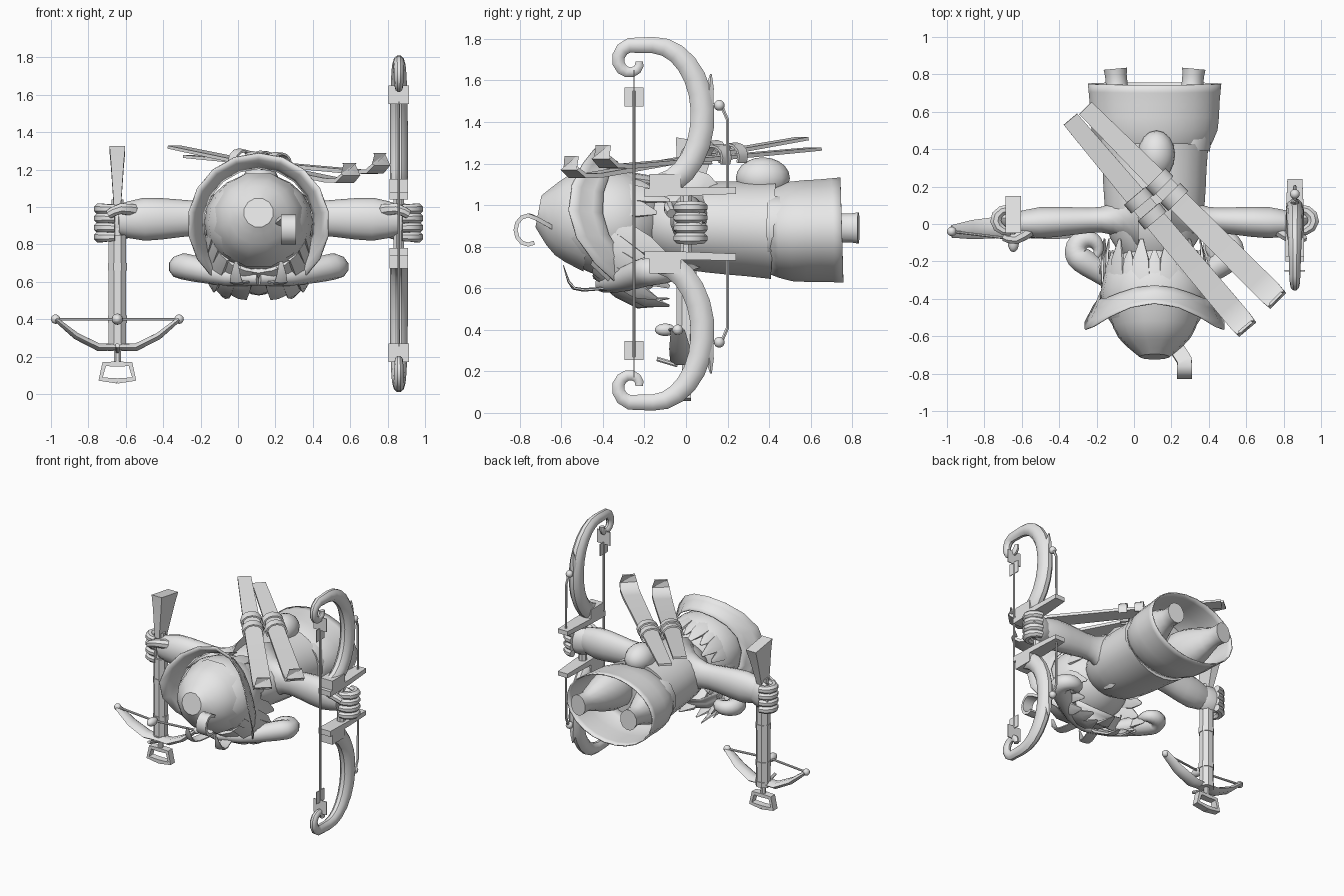
import bpy, bmesh, math
from mathutils import Vector

old = bpy.data.objects.get("Cube")
if old:
    bpy.data.objects.remove(old, do_unlink=True)

GREY = (0.8, 0.8, 0.8, 1)
mat = bpy.data.materials.new("plain grey")
mat.use_nodes = True
mat.diffuse_color = GREY
mat.node_tree.nodes["Principled BSDF"].inputs["Base Color"].default_value = GREY

X, Y, Z = Vector((1, 0, 0)), Vector((0, 1, 0)), Vector((0, 0, 1))
CORE = Vector((0.11, 0, 0.91))   # body axis, running along y


def finish(name, bm, angle=40):
    bmesh.ops.recalc_face_normals(bm, faces=bm.faces)
    mesh = bpy.data.meshes.new(name)
    bm.to_mesh(mesh)
    bm.free()
    mesh.materials.append(mat)
    ob = bpy.data.objects.new(name, mesh)
    bpy.context.collection.objects.link(ob)
    bpy.ops.object.select_all(action='DESELECT')
    ob.select_set(True)
    bpy.context.view_layer.objects.active = ob
    bpy.ops.object.shade_smooth_by_angle(angle=math.radians(angle))
    return ob


def blend(values, f):
    """Smooth interpolation through a list of numbers or vectors."""
    last = len(values) - 1
    i = min(int(f * last), last - 1)
    t = f * last - i
    a, b, c, d = [values[min(max(i + k, 0), last)] for k in (-1, 0, 1, 2)]
    return 0.5 * (2 * b + (c - a) * t + (2 * a - 5 * b + 4 * c - d) * t * t
                  + (3 * b - a - 3 * c + d) * t * t * t)


def arc(centre, u, v, start, end, steps):
    """Points on an ellipse with half axes u and v, angles in degrees."""
    angles = [math.radians(start + (end - start) * i / steps) for i in range(steps + 1)]
    return [centre + u * math.cos(g) + v * math.sin(g) for g in angles]


def sweep(name, path, radii, sides=10, up=Z, flat=1, steps=1, cap=True):
    """Skin rings along a path; flat scales the ring along up."""
    path = [Vector(p) for p in path]
    count = (len(path) - 1) * steps
    pts = [blend(path, i / count) for i in range(count + 1)]
    bm = bmesh.new()
    rings = []
    corner = math.sqrt(2) if sides == 4 else 1
    for i, p in enumerate(pts):
        t = (pts[min(i + 1, count)] - pts[max(i - 1, 0)]).normalized()
        a = up.cross(t).normalized()
        b = t.cross(a) * flat
        r = blend(radii, i / count) * corner
        angles = [math.tau * (j + 0.5) / sides for j in range(sides)]
        rings.append([bm.verts.new(p + (a * math.cos(g) + b * math.sin(g)) * r) for g in angles])
    for ring, following in zip(rings, rings[1:]):
        for j in range(sides):
            n = (j + 1) % sides
            bm.faces.new((ring[j], ring[n], following[n], following[j]))
    if cap:
        bm.faces.new(rings[0])
        bm.faces.new(rings[-1])
    return finish(name, bm)


def rod(name, start, end, radius, up=Z):
    return sweep(name, [start, end], [radius, radius], sides=8, up=up)


def scaled(name, bm, centre, size, angle):
    for v in bm.verts:
        v.co = Vector([c + k * s for c, k, s in zip(centre, v.co, size)])
    return finish(name, bm, angle)


def box(name, centre, size):
    bm = bmesh.new()
    bmesh.ops.create_cube(bm, size=1)
    return scaled(name, bm, centre, size, 40)


def ball(name, centre, size):
    bm = bmesh.new()
    bmesh.ops.create_uvsphere(bm, u_segments=16, v_segments=10, radius=1)
    return scaled(name, bm, centre, size, 60)


def thicken(ob):
    ob.modifiers.new("thickness", 'SOLIDIFY').thickness = 0.008


def body(side, d, y, z):
    """Point at distance d to one side of the body axis, height z from it."""
    return CORE + Vector((side * d, y, z))


# Torso, open skirt, pouch on the back
sweep("torso", [body(0, 0, -0.2, 0), body(0, 0, 0.42, -0.03)], [0.15, 0.24, 0.27, 0.28, 0.29],
      sides=24, flat=0.82, steps=8)
skirt = sweep("skirt", [body(0, 0, 0.4, -0.04), body(0, 0, 0.75, -0.03)],
              [0.29, 0.34, 0.35, 0.36], sides=24, flat=0.71, steps=6, cap=False)
thicken(skirt)
ball("back_pouch", (0.12, 0.37, 1.13), (0.1, 0.13, 0.1))

# Arms, fists, legs and moustache, mirrored
for s, side in ((1, "left"), (-1, "right")):
    sweep(side + "_arm", [body(s, 0.1, 0.03, 0.02), body(s, 0.35, 0.02, 0.03), body(s, 0.75, 0, 0.02)],
          [0.18, 0.11, 0.07, 0.075, 0.085, 0.06], sides=14, flat=1.35, steps=5)
    sweep(side + "_palm", [body(s, 0.68, 0.01, 0.02), body(s, 0.85, 0.04, 0)],
          [0.05, 0.06, 0.04], flat=1.7, steps=4)
    for i in range(4):
        knuckle = body(s, 0.78, 0.02, 0.05 * i - 0.07)
        sweep(f"{side}_finger_{i}", arc(knuckle, X * s * 0.07, Y * 0.06, 90, -100, 6),
              [0.026, 0.032, 0.024], sides=8)
    sweep(side + "_thumb", [body(s, 0.66, -0.03, 0.07), body(s, 0.74, -0.08, 0.08),
                            body(s, 0.8, -0.07, 0.05)], [0.035, 0.025], sides=8, steps=2)
    sweep(side + "_leg", [body(s, 0.17, 0.4, -0.02), body(s, 0.21, 0.83, -0.02)],
          [0.13, 0.13, 0.1, 0.06, 0.065], sides=12, flat=1.2, steps=8)
    curl = arc(body(s, 0.36, -0.14, -0.23), X * s * 0.06, Y * 0.06, -60, 220, 7)
    sweep(side + "_moustache_curl", [body(s, 0, -0.4, -0.29), body(s, 0.16, -0.34, -0.28),
                                     body(s, 0.3, -0.25, -0.25)] + curl,
          [0.04, 0.07, 0.06, 0.045, 0.02], steps=2)
    sweep(side + "_moustache_strand", [body(s, 0.08, -0.4, -0.31), body(s, 0.12, -0.54, -0.31),
                                       body(s, 0.12, -0.59, -0.2)],
          [0.04, 0.04, 0.01], sides=6, flat=0.2, steps=3)

# Head with blunt peaked cap and a thin brim, swept forward at the sides
ball("head_cap", body(0, 0, -0.37, 0.01), (0.29, 0.28, 0.26))
sweep("cap_peak", [body(0, 0, -0.46, 0.02), body(0, 0.01, -0.6, 0.04), body(0, 0.03, -0.71, 0.06)],
      [0.26, 0.2, 0.08], sides=12, steps=3)
brim = sweep("cap_brim", [body(0, 0, -0.3, 0), body(0, 0, -0.46, 0)], [0.3, 0.33, 0.38],
             sides=18, steps=3, cap=False)
for v in brim.data.vertices:
    h = (v.co.z - CORE.z) / 0.38
    v.co.y += 0.24 * h * h - 0.11 * h - 0.09
thicken(brim)
tassel = [Vector((0.2, -0.62, 0.88))] + arc(Vector((0.27, -0.76, 0.88)), Y * 0.06, Z * 0.07, 60, 300, 8)
sweep("cap_curl", tassel, [0.01, 0.01], sides=4, up=X, flat=4)

# Beard and neck hair: locks fanned around the head, fuller at the front
LOCKS = 22
for i in range(LOCKS):
    g = math.tau * i / LOCKS
    out = X * math.sin(g) - Z * math.cos(g)
    front = max(0, math.cos(g))
    droop = 0.2 * abs(out.x) if out.z < 0.3 else 0.05
    length = 0.36 - 0.06 * (i % 2)
    path = []
    for f in (0, 0.35, 0.7, 1):
        reach = 0.25 + (0.04 + 0.08 * front) * math.sin(2 * f) - 0.04 * (1 - front) * f
        path.append(CORE + out * reach + Y * (f * length - 0.44) - Z * droop * f)
    sweep(f"hair_lock_{i}", path, [0.05, 0.06, 0.05, 0.01], sides=6, up=out, flat=0.3)

# Two skis across the back, with upturned tips and straps
for name, heel, tip in (("right", Vector((-0.34, 0.56, 1.32)), Vector((0.57, -0.52, 1.13))),
                        ("left", Vector((-0.26, 0.62, 1.27)), Vector((0.73, -0.37, 1.18)))):
    along = (tip - heel).normalized()
    across = along.cross(Z).normalized()
    spine = [heel, heel.lerp(tip, 0.5), heel.lerp(tip, 0.93), tip + Z * 0.01,
             tip + along * 0.05 + Z * 0.05, tip + along * 0.04 + Z * 0.11]
    sweep(name + "_ski", spine, [0.047, 0.06, 0.065, 0.065, 0.06, 0.045], sides=4, flat=0.17)
    for label, f in (("front", 0.48), ("rear", 0.4)):
        sweep(f"{name}_ski_{label}_strap",
              arc(heel.lerp(tip, f), across * 0.07, Z * 0.06, -30, 210, 8),
              [0.006, 0.006], sides=4, up=along, flat=5)

# Large scrolled bow in the left hand, halves mirrored about the grip
BOW = Vector((0.86, 0, CORE.z))
for s, half in ((1, "upper"), (-1, "lower")):
    def bow(y, z):
        return BOW + Vector((0, y, s * z))
    limb = arc(bow(-0.16, 0.52), Y * 0.24, Z * s * 0.34, -80, 90, 12)
    scroll = arc(bow(-0.26, 0.78), Y * 0.08, Z * s * 0.08, 100, 360, 9)
    limb += [p.lerp(bow(-0.26, 0.78), i / 16) for i, p in enumerate(scroll)]
    sweep(half + "_bow_limb", limb, [0.06, 0.06, 0.06, 0.055, 0.045, 0.035, 0.03, 0.025, 0.02],
          up=X, flat=0.8)
    sweep(half + "_limb_spur", [bow(0.1, 0.5), bow(0.12, 0.72)], [0.03, 0.03, 0.005],
          sides=6, up=X, steps=3)
    box(half + "_string_plate", bow(-0.25, 0.61), (0.006, 0.09, 0.09))
    box(half + "_string_cross_plate", bow(-0.25, 0.69), (0.11, 0.006, 0.1))
    box(half + "_grip_block", bow(-0.1, 0.19), (0.1, 0.15, 0.1))
    sweep(half + "_grip_guard", [bow(-0.2, 0.15), bow(0.24, 0.16)], [0.05, 0.05, 0.04],
          sides=4, flat=0.4, steps=2)
    sweep(half + "_rear_cable", [bow(0.1, 0.57), bow(0.17, 0.57), bow(0.2, 0.5), bow(0.2, 0.15)],
          [0.012, 0.008], sides=6, up=X)
    ball(half + "_cable_knob", bow(0.16, 0.57), (0.026, 0.026, 0.026))
    rod(half + "_bow_string", bow(-0.25, 0), bow(-0.25, 0.64), 0.008, up=X)
    rod(half + "_bow_grip", bow(0, 0), bow(0, 0.15), 0.03, up=X)


# Crossbow in the right hand, arms and stirrup mirrored
def stock(x, y, z):
    return Vector((x - 0.645, y, z))


rod("crossbow_stock", stock(0, 0, 0.24), stock(0, 0, 0.85), 0.05, up=X)
rod("crossbow_handle", stock(0, 0, 0.85), stock(0, 0, 1.04), 0.035, up=X)
sweep("crossbow_butt", [stock(0, 0, 1), stock(0, 0.05, 1.31)], [0.045, 0.07, 0.1],
      sides=4, up=X, flat=0.42, steps=3)
for name, z in (("lower", 0.25), ("middle", 0.4), ("upper", 0.68)):
    rod(name + "_stock_band", stock(0, 0, z - 0.02), stock(0, 0, z + 0.02), 0.055, up=X)
ball("crossbow_trigger", stock(0, -0.1, 0.4), (0.03, 0.05, 0.03))
rod("crossbow_sight", stock(0, -0.04, 0.23), stock(0, -0.14, 0.26), 0.012)
rod("stirrup_stem", stock(0, 0, 0.16), stock(0, 0, 0.26), 0.02, up=X)
for s, side in ((1, "left"), (-1, "right")):
    tip = stock(s * 0.33, -0.04, 0.4)
    sweep(side + "_crossbow_arm", [stock(0, -0.02, 0.25), stock(s * 0.1, -0.02, 0.25),
                                   stock(s * 0.22, -0.03, 0.31), tip],
          [0.02, 0.024, 0.014], sides=6, up=Y, flat=2.4)
    ball(side + "_arm_knob", tip, (0.025, 0.025, 0.025))
    rod(side + "_crossbow_string", stock(0, -0.08, 0.4), tip, 0.008)
    sweep(side + "_stirrup_bar", [stock(0, 0, 0.16), stock(s * 0.07, 0, 0.16),
                                  stock(s * 0.09, 0, 0.08), stock(0, 0, 0.07)],
          [0.014, 0.014], sides=4, up=Y, flat=1.8)
